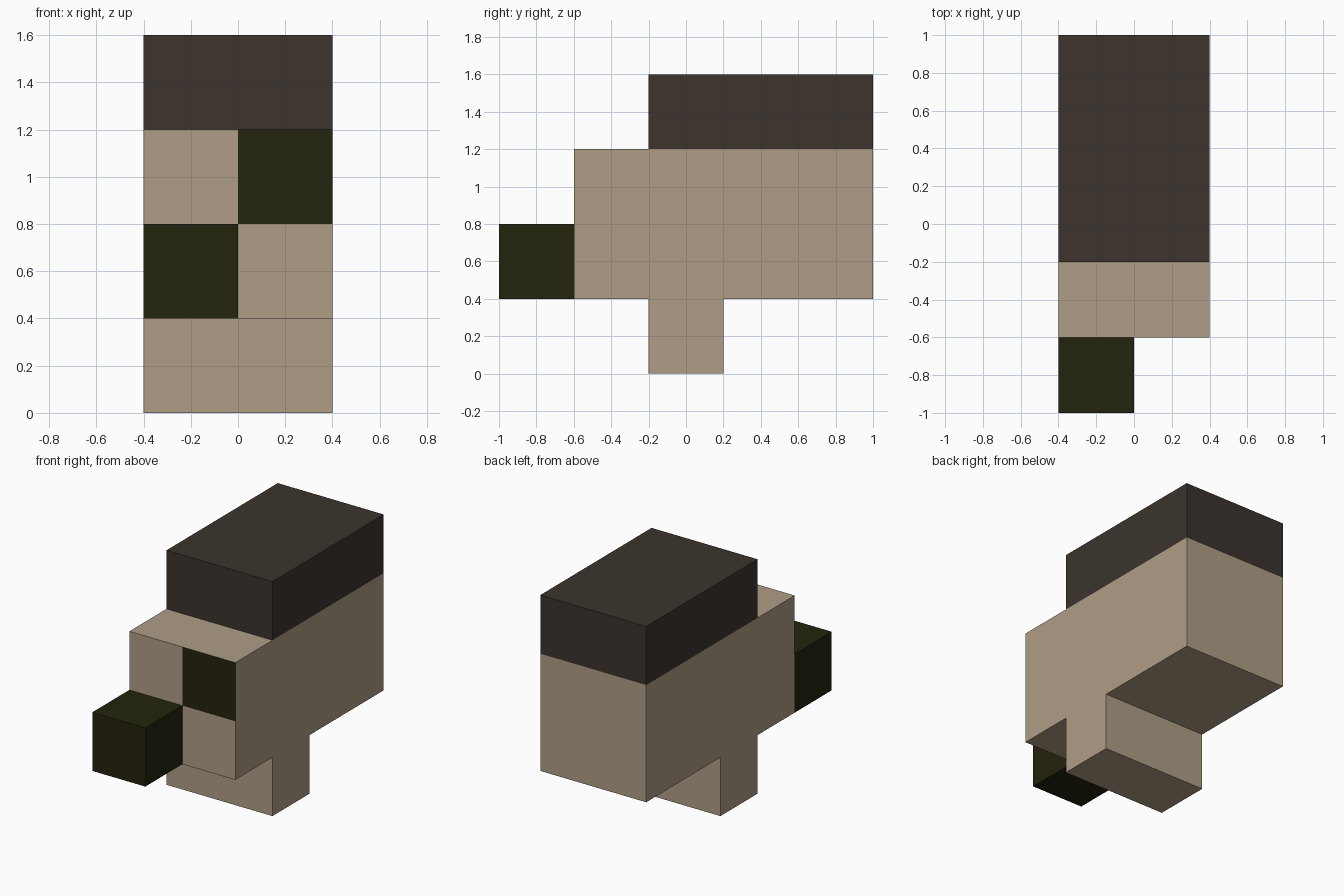
import bpy
import bmesh
from mathutils import Matrix, Vector

default = bpy.data.objects.get("Cube")
if default:
    bpy.data.objects.remove(default, do_unlink=True)


def make_material(name, rgb):
    mat = bpy.data.materials.new(name)
    colour = (*rgb, 1.0)
    mat.diffuse_color = colour
    mat.use_nodes = True
    bsdf = next(n for n in mat.node_tree.nodes if n.type == 'BSDF_PRINCIPLED')
    bsdf.inputs["Base Color"].default_value = colour
    bsdf.inputs["Roughness"].default_value = 0.9
    return mat


tan = make_material("tan", (0.429, 0.337, 0.238))
dark_brown = make_material("dark brown", (0.045, 0.034, 0.027))
dark_olive = make_material("dark olive", (0.0176, 0.0168, 0.0044))


def make_box(name, low, high, *materials):
    """Flat-sided box between two opposite corners."""
    low, high = Vector(low), Vector(high)
    bm = bmesh.new()
    bmesh.ops.create_cube(bm, size=1.0, matrix=Matrix.Translation((low + high) / 2)
                          @ Matrix.Diagonal((*(high - low), 1.0)))
    mesh = bpy.data.meshes.new(name)
    bm.to_mesh(mesh)
    bm.free()
    for mat in materials:
        mesh.materials.append(mat)
    obj = bpy.data.objects.new(name, mesh)
    bpy.context.collection.objects.link(obj)
    return obj


# Main parts
body = make_box("body", (-0.4, -0.6, 0.4), (0.4, 1.0, 1.2), tan, dark_olive)
make_box("top_slab", (-0.4, -0.2, 1.2), (0.4, 1.0, 1.6), dark_brown)
make_box("foot", (-0.4, -0.2, 0.0), (0.4, 0.2, 0.4), tan)
make_box("front_block", (-0.4, -1.0, 0.4), (0.0, -0.6, 0.8), dark_olive)

# Quarter the body's front and paint its upper left square
bm = bmesh.new()
bm.from_mesh(body.data)
for normal in ((1, 0, 0), (0, 0, 1)):
    bmesh.ops.bisect_plane(bm, geom=bm.verts[:] + bm.edges[:] + bm.faces[:],
                           plane_co=(0, 0, 0.8), plane_no=normal)
bm.normal_update()
for face in bm.faces:
    centre = face.calc_center_median()
    if face.normal.y < -0.9 and centre.x > 0 and centre.z > 0.8:
        face.material_index = 1
bm.to_mesh(body.data)
bm.free()
